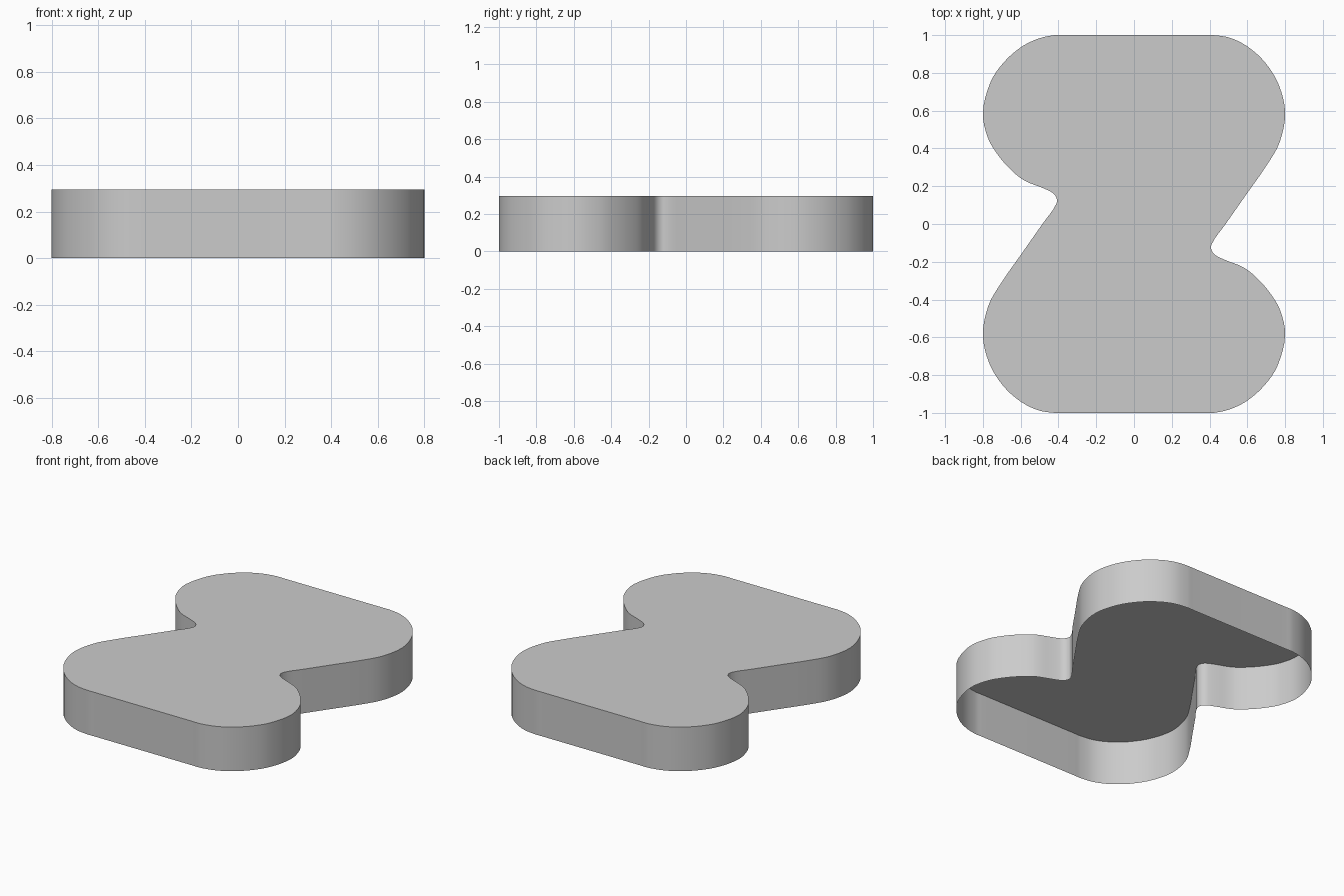
import bpy
import bmesh
import math
from mathutils import Vector

cube = bpy.data.objects.get("Cube")
if cube:
    bpy.data.objects.remove(cube, do_unlink=True)

HEIGHT = 0.295
STEPS = 4

# Right half of the outline, from the front edge up to the back edge
half = [(0.36, -1), (0.42, -1), (0.51, -0.98), (0.60, -0.935), (0.69, -0.855),
        (0.76, -0.75), (0.80, -0.59), (0.775, -0.46), (0.72, -0.365),
        (0.65, -0.285), (0.58, -0.23), (0.47, -0.185), (0.42, -0.155),
        (0.41, -0.11), (0.485, 0), (0.59, 0.15), (0.695, 0.30),
        (0.77, 0.43), (0.80, 0.59), (0.765, 0.74), (0.69, 0.86),
        (0.60, 0.94), (0.51, 0.985), (0.42, 1), (0.36, 1)]

# The other half is the same outline turned half a turn
points = [Vector(p) for p in half] + [-Vector(p) for p in half]


def smooth_loop(pts, steps):
    """Closed curve through the points, with tangents scaled to each span."""
    n = len(pts)
    tangents = [(pts[(i + 1) % n] - pts[i - 1]).normalized() for i in range(n)]
    loop = []
    for i, a in enumerate(pts):
        j = (i + 1) % n
        b = pts[j]
        span = (b - a).length
        count = 1 if span > 0.5 else steps
        for k in range(count):
            t = k / count
            s = 1 - t
            c1 = a + tangents[i] * span / 3
            c2 = b - tangents[j] * span / 3
            loop.append(a * s**3 + c1 * 3 * s * s * t + c2 * 3 * s * t * t + b * t**3)
    return loop


grey = bpy.data.materials.new("light grey")
grey.use_nodes = True
colour = (0.6, 0.6, 0.6, 1)
grey.diffuse_color = colour
grey.node_tree.nodes["Principled BSDF"].inputs["Base Color"].default_value = colour

# Thin lid with side walls, open underneath
bm = bmesh.new()
outline = smooth_loop(points, STEPS)
top = [bm.verts.new((p.x, p.y, HEIGHT)) for p in outline]
rim = [bm.verts.new((p.x, p.y, 0)) for p in outline]
bm.faces.new(top)
for i in range(len(top)):
    j = (i + 1) % len(top)
    bm.faces.new((top[i], rim[i], rim[j], top[j]))

mesh = bpy.data.meshes.new("lobed_cover")
bm.to_mesh(mesh)
bm.free()
mesh.materials.append(grey)
cover = bpy.data.objects.new("lobed_cover", mesh)
bpy.context.collection.objects.link(cover)

# Rounded walls shade smoothly, the top edge stays sharp
bpy.ops.object.select_all(action='DESELECT')
cover.select_set(True)
bpy.context.view_layer.objects.active = cover
bpy.ops.object.shade_smooth_by_angle(angle=math.radians(30))
